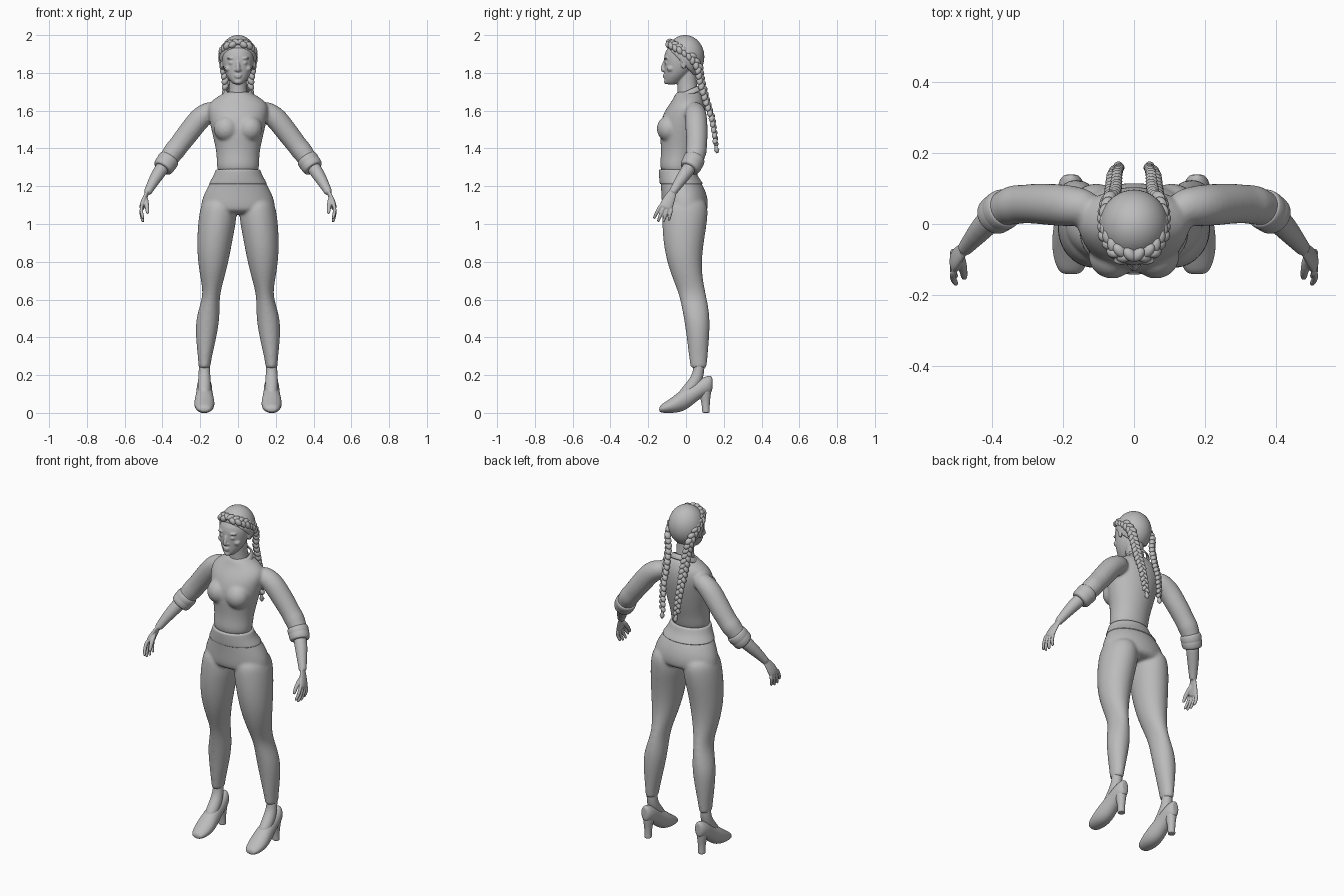
import bpy, bmesh, math
from mathutils import Vector, Matrix

if "Cube" in bpy.data.objects:
    bpy.data.objects.remove(bpy.data.objects["Cube"], do_unlink=True)

grey = bpy.data.materials.new("plain grey")
grey.use_nodes = True
grey.diffuse_color = (0.5, 0.5, 0.5, 1)
grey.node_tree.nodes["Principled BSDF"].inputs["Base Color"].default_value = (0.5, 0.5, 0.5, 1)
SIDES = ((1, "left"), (-1, "right"))


def loft(bm, rings, segments=24):
    """Skin a closed tube through rings given as (centre, half axis, half axis)."""
    loops = []
    for centre, u, v in rings:
        angles = [math.tau * i / segments for i in range(segments)]
        loops.append([bm.verts.new(centre + u * math.cos(a) + v * math.sin(a)) for a in angles])
    for low, high in zip(loops, loops[1:]):
        for i in range(segments):
            j = (i + 1) % segments
            bm.faces.new((low[i], low[j], high[j], high[i]))
    bm.faces.new(loops[0][::-1])
    bm.faces.new(loops[-1])


def level(z, x0, x1, front, back):
    """Horizontal ring from its extents."""
    return (Vector(((x0 + x1) / 2, (front + back) / 2, z)),
            Vector(((x1 - x0) / 2, 0, 0)), Vector((0, (back - front) / 2, 0)))


def upright(y, x, bottom, top, half):
    """Vertical ring facing the front."""
    return (Vector((x, y, (bottom + top) / 2)),
            Vector((half, 0, 0)), Vector((0, 0, (top - bottom) / 2)))


def tube(bm, points, side=1, flat=1.0, across=(0, 1, 0), segments=16):
    """Tube along (x, y, z, radius) points, square to the path."""
    path = [Vector((p[0] * side, p[1], p[2])) for p in points]
    rings = []
    for i, p in enumerate(path):
        along = (path[min(i + 1, len(path) - 1)] - path[max(i - 1, 0)]).normalized()
        u = Vector(across)
        u = (u - along * u.dot(along)).normalized()
        r = points[i][3]
        rings.append((p, u * r, along.cross(u) * r * flat))
    loft(bm, rings, segments)


def blob(bm, centre, radii):
    bmesh.ops.create_uvsphere(bm, u_segments=20, v_segments=12, radius=1,
                              matrix=Matrix.Translation(centre) @ Matrix.Diagonal((*radii, 1)))


def finish(bm, name, subdivide=2, voxel=0, smooth=0, thickness=0):
    bmesh.ops.recalc_face_normals(bm, faces=bm.faces)
    for face in bm.faces:
        face.smooth = True
    mesh = bpy.data.meshes.new(name)
    bm.to_mesh(mesh)
    bm.free()
    mesh.materials.append(grey)
    obj = bpy.data.objects.new(name, mesh)
    bpy.context.collection.objects.link(obj)
    if thickness:
        obj.modifiers.new("Thickness", "SOLIDIFY").thickness = thickness
    if subdivide:
        sub = obj.modifiers.new("Subdivision", "SUBSURF")
        sub.levels = sub.render_levels = subdivide
    if voxel:
        mod = obj.modifiers.new("Merge", "REMESH")
        mod.mode = "VOXEL"
        mod.voxel_size = voxel
        mod.use_smooth_shade = True
    if smooth:
        mod = obj.modifiers.new("Relax", "SMOOTH")
        mod.factor, mod.iterations = 0.5, smooth
    return obj


# Shirt: torso, bust and sleeves merged into one surface
bm = bmesh.new()
torso = [(1.26, .1, -.12, .03), (1.3, .114, -.14, .045), (1.35, .112, -.134, .055),
         (1.4, .118, -.132, .07), (1.46, .132, -.138, .085), (1.52, .146, -.138, .097),
         (1.57, .155, -.126, .105), (1.62, .162, -.1, .105), (1.655, .14, -.072, .098),
         (1.685, .088, -.058, .085), (1.705, .06, -.045, .072)]
loft(bm, [level(z, -w, w, f, b) for z, w, f, b in torso], 32)
for s, _ in SIDES:
    blob(bm, (.062 * s, -.09, 1.505), (.068, .066, .07))
    tube(bm, [(.1, .045, 1.62, .048), (.188, .052, 1.578, .061), (.235, .055, 1.518, .06),
              (.28, .058, 1.46, .058), (.318, .056, 1.41, .055), (.335, .055, 1.39, .058),
              (.352, .05, 1.367, .054), (.375, .04, 1.335, .05), (.39, .03, 1.31, .046)], s)
finish(bm, "shirt", 2, .008, 6)

# Trousers: pelvis and legs merged, then a waistband
bm = bmesh.new()
pelvis = [(1.27, .118, -.135, .048), (1.25, .128, -.138, .058), (1.21, .153, -.134, .088),
          (1.15, .186, -.13, .114), (1.09, .2, -.128, .119), (1.05, .185, -.115, .105)]
loft(bm, [level(z, -w, w, f, b) for z, w, f, b in pelvis], 32)
leg = [(1.15, .02, .185, -.115, .11), (1.05, .002, .208, -.127, .119), (.95, .022, .216, -.125, .102),
       (.85, .04, .217, -.113, .087), (.75, .062, .206, -.086, .083), (.66, .088, .188, -.05, .098),
       (.6, .098, .19, -.03, .112), (.5, .096, .225, -.011, .128), (.4, .114, .224, .004, .123),
       (.3, .137, .213, .015, .115), (.25, .146, .209, .023, .11), (.235, .146, .209, .023, .11)]
for s, _ in SIDES:
    loft(bm, [level(z, i * s, o * s, f, b) for z, i, o, f, b in leg])
finish(bm, "trousers", 2, .008, 6)

bm = bmesh.new()
band = [(1.208, .153, -.136, .088), (1.212, .157, -.14, .093), (1.25, .132, -.143, .064),
        (1.286, .119, -.144, .052), (1.292, .115, -.141, .048)]
loft(bm, [level(z, -w, w, f, b) for z, w, f, b in band], 32)
finish(bm, "waistband", 2)

# Collar: open strip folded down around the neck
bm = bmesh.new()
steps, rows = 28, []
for i in range(steps + 1):
    a = .1 + (math.tau - .2) * i / steps
    b = .68 + (math.tau - 1.36) * i / steps
    top = Vector((.06 * math.sin(a), .01 - .06 * math.cos(a), 1.71 - .027 * math.cos(a)))
    low = Vector((.086 * math.sin(b), -.095 * math.cos(b), 1.675 - .036 * math.cos(b)))
    bulge = top.lerp(low, .4) + Vector((0, 0, .01))
    rows.append([bm.verts.new(p) for p in (top, bulge, low)])
for r, q in zip(rows, rows[1:]):
    for k in range(2):
        bm.faces.new((r[k], q[k], q[k + 1], r[k + 1]))
finish(bm, "collar", 1, thickness=.008)

# Head: skull, neck and facial features merged
bm = bmesh.new()
skull = [(1.738, .02, -.105, -.05), (1.748, .034, -.113, -.03), (1.775, .056, -.115, 0),
         (1.8, .069, -.115, .025), (1.83, .079, -.117, .045), (1.87, .086, -.118, .06),
         (1.91, .086, -.114, .065), (1.95, .066, -.085, .055), (1.97, .04, -.06, .04)]
loft(bm, [level(z, -w, w, f, b) for z, w, f, b in skull])
neck = [(1.65, .06, -.045, .07), (1.69, .05, -.045, .065), (1.74, .046, -.046, .058),
        (1.79, .047, -.05, .055), (1.83, .05, -.05, .055)]
loft(bm, [level(z, -w, w, f, b) for z, w, f, b in neck])
tube(bm, [(0, -.112, 1.868, .007), (0, -.118, 1.845, .009), (0, -.124, 1.824, .012),
          (0, -.123, 1.814, .012), (0, -.114, 1.808, .009)], across=(1, 0, 0))
for z, w in ((1.788, .021), (1.778, .018)):
    blob(bm, (0, -.113, z), (w, .01, .0065))
blob(bm, (0, -.104, 1.753), (.02, .013, .013))
for s, _ in SIDES:
    blob(bm, (.012 * s, -.114, 1.815), (.008, .01, .007))
    blob(bm, (.034 * s, -.1, 1.853), (.015, .014, .011))
    blob(bm, (.034 * s, -.103, 1.878), (.026, .013, .007))
    blob(bm, (.05 * s, -.08, 1.823), (.022, .022, .018))
    blob(bm, (.086 * s, -.012, 1.85), (.009, .016, .029))
finish(bm, "head", 1, .004, 3)

# Hair: cap cut along a sloping hairline
bm = bmesh.new()
bmesh.ops.create_uvsphere(bm, u_segments=40, v_segments=24, radius=1,
                          matrix=Matrix.Translation((0, -.005, 1.885)) @ Matrix.Diagonal((.098, .102, .115, 1)))
bmesh.ops.bisect_plane(bm, geom=bm.verts[:] + bm.edges[:] + bm.faces[:], clear_outer=True,
                       plane_co=(0, -.1, 1.938), plane_no=(0, -.17, -.16))
bmesh.ops.holes_fill(bm, edges=[e for e in bm.edges if e.is_boundary])
hair = finish(bm, "hair", 0)

# Braids: tilted lobes woven along a path from hairline to back
path = [Vector(p) for p in ((.012, -.092, 1.958), (.055, -.075, 1.95), (.081, -.03, 1.925),
                            (.084, .03, 1.885), (.075, .068, 1.83), (.062, .078, 1.76), (.058, .105, 1.66),
                            (.056, .138, 1.56), (.05, .153, 1.47), (.046, .158, 1.41))]
for s, side in SIDES:
    bm = bmesh.new()
    count = 0
    for a, b in zip(path, path[1:]):
        along = (b - a).normalized()
        number = round((b - a).length / .015)
        for k in range(number):
            p = a.lerp(b, k / number)
            out = p - Vector((0, 0, min(p.z, 1.86)))
            across = along.cross(out).normalized()
            r = .021 if p.z > 1.7 else .015 + .02 * (p.z - 1.4)
            sway = 1 if count % 2 else -1
            x = (along + across * sway * .7).normalized()
            y = along.cross(across).normalized()
            z = x.cross(y).normalized()
            frame = Matrix((x * r * 1.15, y * r * .85, z * r * .75)).transposed().to_4x4()
            flip = Matrix.Diagonal((s, 1, 1, 1))
            bmesh.ops.create_uvsphere(bm, u_segments=14, v_segments=10, radius=1, matrix=flip @
                                      Matrix.Translation(p + across * sway * r * .4) @ frame)
            count += 1
    tube(bm, [(.046, .158, 1.415, .009), (.045, .16, 1.405, .008), (.044, .163, 1.39, .014),
              (.043, .166, 1.375, .005)], s)
    finish(bm, side + "_braid", 0)

# Forearms, hands, cuffs, feet and shoes
for s, side in SIDES:
    bm = bmesh.new()
    spread = (0, .93, -.36)
    tube(bm, [(.375, .04, 1.335, .036), (.41, .01, 1.285, .038), (.445, -.03, 1.23, .031),
              (.475, -.066, 1.175, .022), (.482, -.074, 1.16, .022)], s)
    tube(bm, [(.474, -.064, 1.18, .021), (.488, -.08, 1.15, .027), (.502, -.097, 1.115, .036),
              (.508, -.106, 1.09, .036), (.509, -.11, 1.08, .03)], s, .42, spread)
    for k, length in enumerate((.088, .098, .092, .075)):
        t = (k - 1.5) * .02
        base = Vector((.508, -.103 + t * .93, 1.098 - t * .36))
        aim = Vector((.05, -.34 + t * 4, -.93)) * length
        curl = Vector((-.008, 0, 0))
        stops = [(base, .0105), (base + aim * .5 - curl * .5, .01), (base + aim * .9 + curl, .0085),
                 (base + aim + curl * 1.5, .006)]
        tube(bm, [(*p, r) for p, r in stops], s, segments=12)
    tube(bm, [(.488, -.088, 1.14, .013), (.484, -.122, 1.11, .013), (.48, -.145, 1.075, .011),
              (.479, -.155, 1.05, .008)], s, segments=12)
    finish(bm, side + "_hand", 1, .004, 2)

    bm = bmesh.new()
    tube(bm, [(.36, .047, 1.352, .048), (.362, .046, 1.349, .058), (.377, .036, 1.327, .059),
              (.381, .033, 1.322, .056), (.384, .031, 1.317, .058), (.4, .019, 1.294, .055),
              (.402, .017, 1.291, .042)], s, segments=24)
    finish(bm, side + "_cuff", 2)

    bm = bmesh.new()
    tube(bm, [(.178, .07, .28, .03), (.178, .068, .22, .03), (.178, .055, .175, .034),
              (.178, .02, .125, .036), (.178, -.03, .08, .03)], s, across=(1, 0, 0))
    finish(bm, side + "_foot", 2)

    bm = bmesh.new()
    shoe = [(-.142, .01, .028, .02), (-.134, .002, .042, .034), (-.11, -.001, .058, .046),
            (-.07, -.001, .085, .054), (-.03, .004, .118, .053), (.01, .022, .142, .047),
            (.05, .056, .165, .042), (.09, .086, .188, .041), (.12, .098, .198, .035),
            (.136, .11, .195, .024), (.14, .125, .185, .014)]
    loft(bm, [upright(y, .178 * s, b, t, w) for y, b, t, w in shoe])
    finish(bm, side + "_shoe", 2)

    bm = bmesh.new()
    heel = [(0, .021, .086, .126), (.004, .021, .086, .126), (.05, .02, .083, .125),
            (.1, .028, .07, .132), (.14, .034, .065, .136)]
    loft(bm, [level(z, (.178 - w) * s, (.178 + w) * s, f, b) for z, w, f, b in heel])
    finish(bm, side + "_heel", 2)
